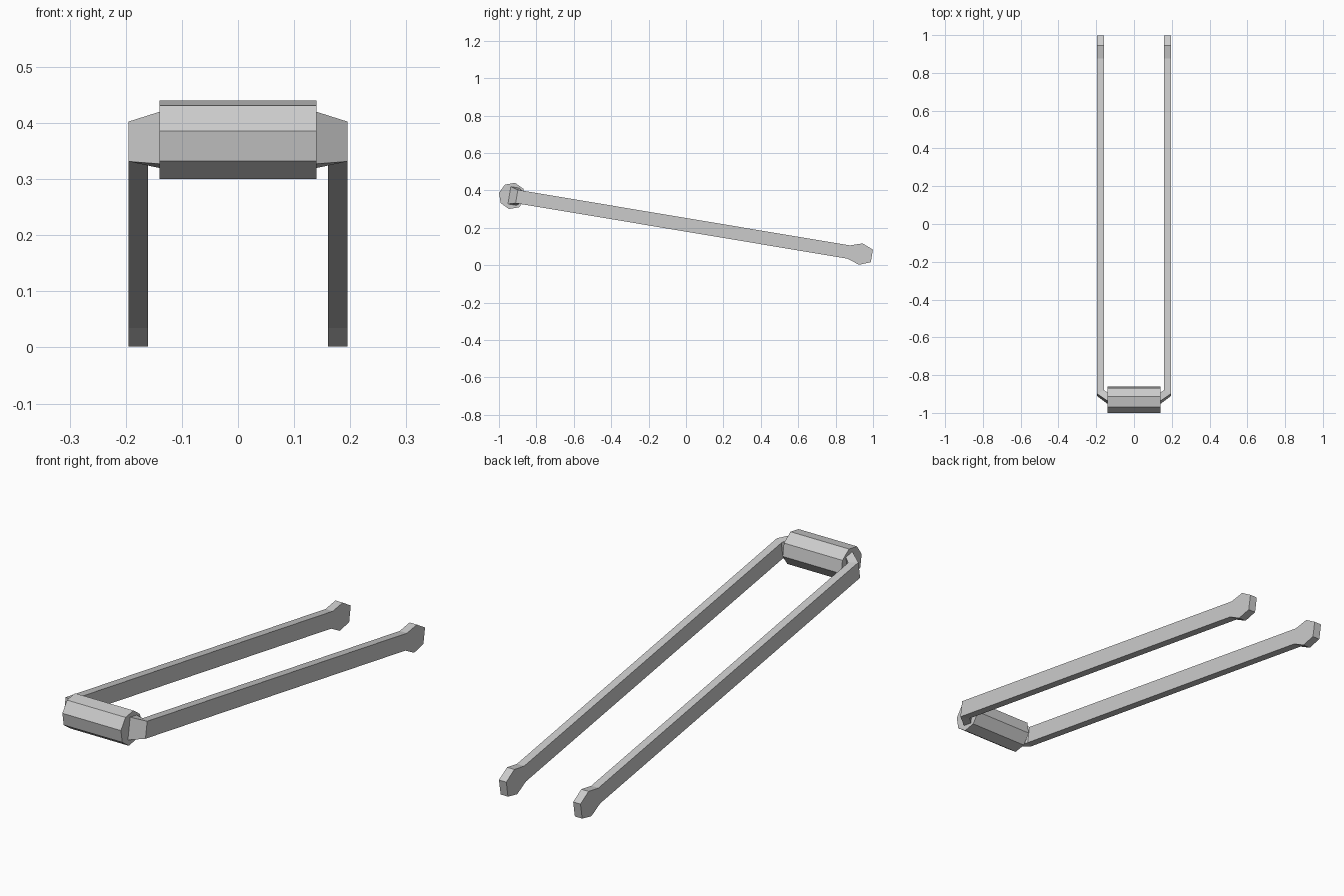
import bpy
import bmesh
import math
from mathutils import Matrix

if "Cube" in bpy.data.objects:
    bpy.data.objects.remove(bpy.data.objects["Cube"], do_unlink=True)

TILT = math.radians(9.5)

grey = bpy.data.materials.new("light_grey")
grey.use_nodes = True
colour = (0.6, 0.6, 0.6, 1)
grey.diffuse_color = colour
grey.node_tree.nodes["Principled BSDF"].inputs["Base Color"].default_value = colour


def make_object(name, bm):
    bmesh.ops.recalc_face_normals(bm, faces=bm.faces)
    mesh = bpy.data.meshes.new(name)
    bm.to_mesh(mesh)
    bm.free()
    mesh.materials.append(grey)
    obj = bpy.data.objects.new(name, mesh)
    bpy.context.collection.objects.link(obj)
    return obj


def make_arm(name, side):
    # Stations along the arm: inner x, inner run, outer x, outer run, half height
    stations = [
        (0.14, 0.005, 0.14, -0.04, 0.047),    # joint against the roller
        (0.16, 0.02, 0.195, 0.0, 0.036),      # bend
        (0.16, 1.80, 0.195, 1.80, 0.036),     # start of the flared tip
        (0.16, 1.865, 0.195, 1.865, 0.058),   # widest part of the tip
        (0.16, 1.925, 0.195, 1.925, 0.034),   # end of the tip
    ]
    bm = bmesh.new()
    rings = []
    for xi, ui, xo, uo, h in stations:
        corners = [(xi, ui, -h), (xo, uo, -h), (xo, uo, h), (xi, ui, h)]
        rings.append([bm.verts.new((side * x, u, w)) for x, u, w in corners])
    for a, b in zip(rings, rings[1:]):
        for i in range(4):
            j = (i + 1) % 4
            bm.faces.new((a[i], a[j], b[j], b[i]))
    bm.faces.new(rings[0])
    bm.faces.new(rings[-1])
    # Slope the arm down toward the back
    bm.transform(Matrix.Translation((0, -0.905, 0.367)) @ Matrix.Rotation(-TILT, 4, 'X'))
    return make_object(name, bm)


make_arm("left_arm", 1)
make_arm("right_arm", -1)

# Eight-sided cross roller at the front
bm = bmesh.new()
bmesh.ops.create_cone(bm, cap_ends=True, segments=8, radius1=0.0718,
                      radius2=0.0718, depth=0.28)
bm.transform(Matrix.Translation((0, -0.93, 0.37))
             @ Matrix.Rotation(TILT + math.pi / 8, 4, 'X')
             @ Matrix.Rotation(math.pi / 2, 4, 'Y'))
make_object("front_roller", bm)
